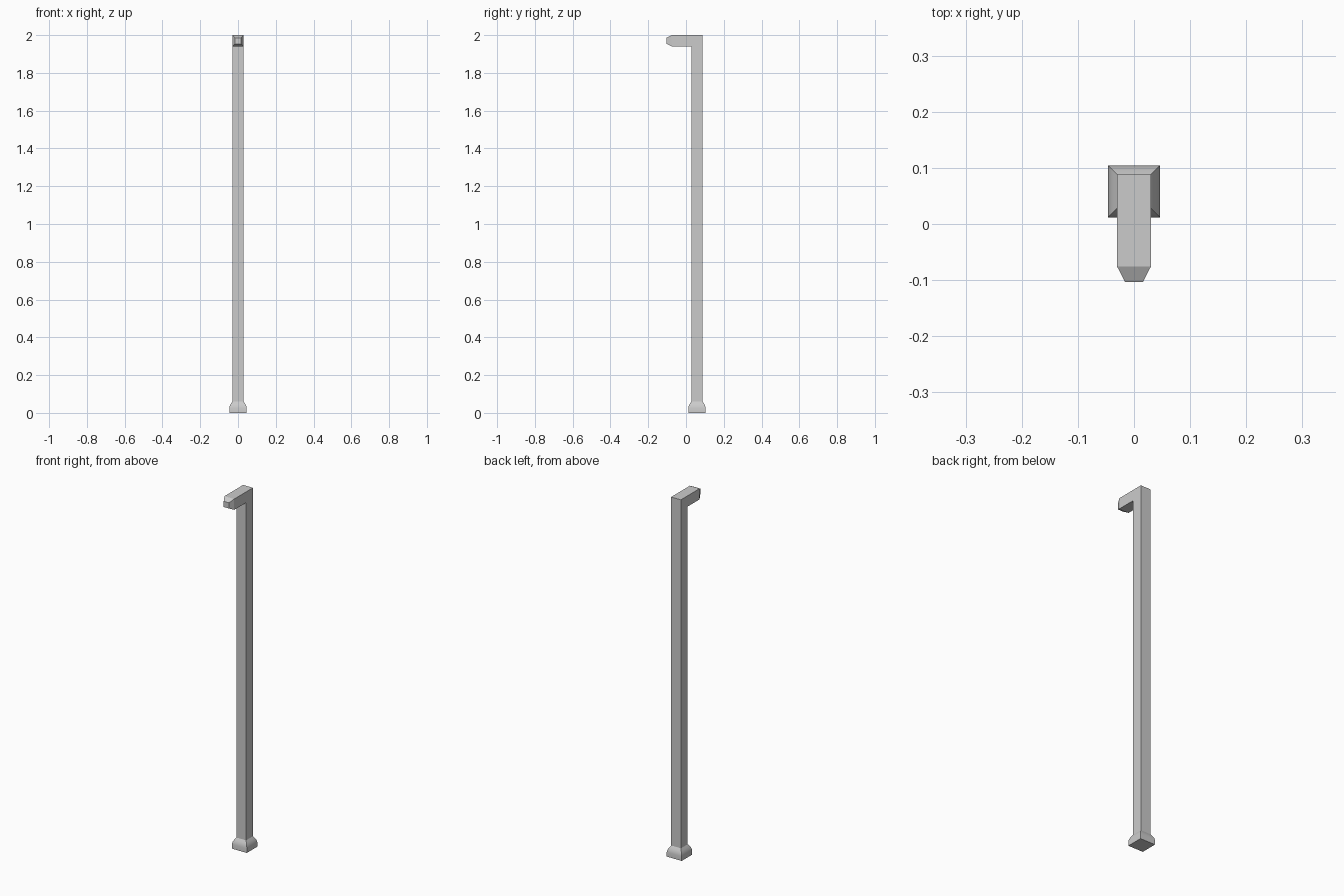
import bpy, bmesh, math

if "Cube" in bpy.data.objects:
    bpy.data.objects.remove(bpy.data.objects["Cube"])

POST_Y = 0.058     # centre of the upright
HALF = 0.03        # half thickness of the bar
TOP = 2.0


def loft(name, rings, cap_start=True, cap_end=True, smooth=None):
    """Skin a list of four-point rings into one object."""
    bm = bmesh.new()
    loops = [[bm.verts.new(p) for p in ring] for ring in rings]
    for a, b in zip(loops, loops[1:]):
        for i in range(4):
            j = (i + 1) % 4
            bm.faces.new((a[i], a[j], b[j], b[i]))
    if cap_start:
        bm.faces.new(loops[0][::-1])
    if cap_end:
        bm.faces.new(loops[-1])
    bmesh.ops.recalc_face_normals(bm, faces=bm.faces)
    mesh = bpy.data.meshes.new(name)
    bm.to_mesh(mesh)
    bm.free()
    obj = bpy.data.objects.new(name, mesh)
    bpy.context.collection.objects.link(obj)
    if smooth:
        bpy.ops.object.select_all(action='DESELECT')
        obj.select_set(True)
        bpy.context.view_layer.objects.active = obj
        bpy.ops.object.shade_smooth_by_angle(angle=math.radians(smooth))
    return obj


def flat_ring(h, z, tilt=0.0):
    """Square around the upright; tilt raises the back and drops the front."""
    return [(-h, POST_Y - h, z - tilt), (h, POST_Y - h, z - tilt),
            (h, POST_Y + h, z + tilt), (-h, POST_Y + h, z + tilt)]


def arm_ring(h, y):
    """Square across the forward arm."""
    z = TOP - HALF
    return [(-h, y, z - h), (h, y, z - h), (h, y, z + h), (-h, y, z + h)]


# Flared foot with a rounded shoulder
foot_profile = [(0.046, 0.0), (0.046, 0.025), (0.0435, 0.037),
                (0.038, 0.048), (HALF, 0.06)]
loft("foot", [flat_ring(h, z) for h, z in foot_profile], cap_end=False, smooth=35)

# Upright turning through a mitred corner into the arm with a tapered tip
loft("post_and_arm", [
    flat_ring(HALF, 0.06),
    flat_ring(HALF, TOP - HALF, tilt=HALF),
    arm_ring(HALF, -0.076),
    arm_ring(0.016, -0.103),
], cap_start=False)
